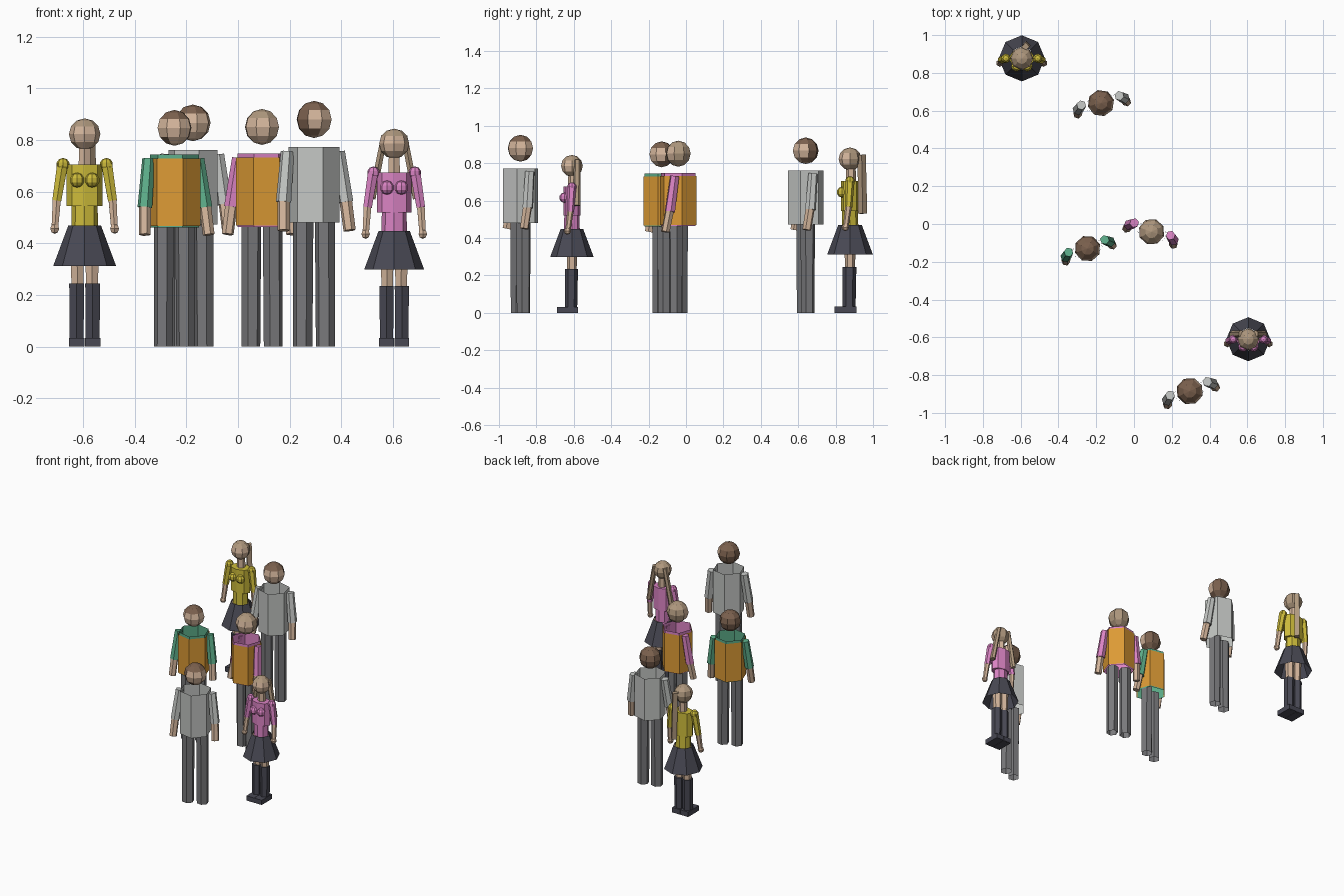
import bpy, bmesh, math
from mathutils import Vector, Matrix

if "Cube" in bpy.data.objects:
    bpy.data.objects.remove(bpy.data.objects["Cube"])


def material(name, r, g, b):
    m = bpy.data.materials.new(name)
    m.diffuse_color = tuple(c ** 2.2 for c in (r, g, b)) + (1,)
    m.use_nodes = True
    m.node_tree.nodes["Principled BSDF"].inputs["Base Color"].default_value = m.diffuse_color
    return m


SKIN = material("skin", .82, .70, .60)
BROWN = material("brown_hair", .48, .38, .31)
BLOND = material("blond_hair", .68, .59, .49)
TROUSER = material("grey_trousers", .47, .47, .48)
DARK = material("dark_cloth", .29, .29, .33)
GREY = material("light_grey", .76, .77, .76)
ORANGE = material("orange", .86, .60, .22)
GREEN = material("green", .37, .68, .54)
PINK = material("pink", .85, .51, .76)
YELLOW = material("yellow", .80, .73, .24)

frame = Matrix()          # placement of the figure being built


def finish(name, bm, *mats):
    bm.transform(frame)
    me = bpy.data.meshes.new(name)
    bm.to_mesh(me)
    bm.free()
    for m in mats:
        me.materials.append(m)
    ob = bpy.data.objects.new(name, me)
    bpy.context.collection.objects.link(ob)


def tube(name, p0, p1, r0, r1, n, mat, caps=True, sx=1, sy=1):
    """Prism or cone between two points, optionally open-ended and flattened."""
    a, b = Vector(p0), Vector(p1)
    d = b - a
    rot = Vector((0, 0, 1)).rotation_difference(d).to_matrix().to_4x4()
    m = Matrix.Translation((a + b) / 2) @ rot @ Matrix.Diagonal((sx, sy, 1, 1))
    bm = bmesh.new()
    bmesh.ops.create_cone(bm, cap_ends=caps, segments=n, radius1=r0,
                          radius2=r1, depth=d.length, matrix=m)
    finish(name, bm, mat)


def box(name, centre, size, mat, tilt=0):
    bm = bmesh.new()
    m = (Matrix.Translation(centre) @ Matrix.Rotation(tilt, 4, 'Y')
         @ Matrix.Diagonal((*size, 1)))
    bmesh.ops.create_cube(bm, size=1, matrix=m)
    finish(name, bm, mat)


def ball(name, centre, r, mat, seg=8, rings=5):
    bm = bmesh.new()
    bmesh.ops.create_uvsphere(bm, u_segments=seg, v_segments=rings, radius=r,
                              matrix=Matrix.Translation(centre))
    finish(name, bm, mat)


def head(z, r, hair, yaw=0):
    # hair covers the crown and back, skin the face and underside
    bm = bmesh.new()
    bmesh.ops.create_uvsphere(bm, u_segments=8, v_segments=6, radius=r)
    bm.normal_update()
    for f in bm.faces:
        n = f.normal
        if (n.y < -.3 and n.z < .5) or n.z < -.8:
            f.material_index = 1
    bm.transform(Matrix.Translation((0, 0, z)) @ Matrix.Rotation(yaw, 4, 'Z'))
    finish("head", bm, hair, SKIN)


def place(x, y, angle, scale):
    global frame
    frame = (Matrix.Translation((x, y, 0))
             @ Matrix.Rotation(math.radians(angle), 4, 'Z') @ Matrix.Scale(scale, 4))


def man(x, y, angle, scale, shirt, hair, vest=None, yaw=0):
    place(x, y, angle, scale)
    head(.88, .072, hair, yaw)
    tube("shirt", (0, 0, .48), (0, 0, .773), .1, .1, 6, shirt, caps=False)
    if vest:
        tube("vest", (0, 0, .485), (0, 0, .757), .106, .106, 6, vest, caps=False)
    for s in (-1, 1):
        tube("trouser_leg", (s * .047, 0, 0), (s * .045, 0, .5), .038, .04, 6,
             TROUSER, caps=False)
        tube("sleeve", (s * .128, -.005, .56), (s * .105, .015, .755),
             .03, .026, 6, shirt)
        tube("forearm", (s * .136, -.028, .45), (s * .127, -.005, .575),
             .024, .025, 6, SKIN)


def girl(x, y, scale, top):
    place(x, y, 0, scale)
    head(.823, .061, BLOND)
    tube("neck", (0, .005, .69), (0, .005, .785), .027, .025, 6, SKIN)
    tube("chest", (0, 0, .545), (0, 0, .706), .07, .07, 8, top, sy=.68)
    tube("waist", (0, 0, .46), (0, 0, .55), .052, .05, 8, top, sy=.85)
    tube("skirt", (0, 0, .312), (0, 0, .47), .122, .063, 8, DARK, caps=False)
    for s in (-1, 1):
        ball("bust", (s * .029, -.042, .645), .029, top)
        ball("shoulder", (s * .084, 0, .705), .026, top)
        tube("sleeve", (s * .108, -.008, .565), (s * .086, 0, .705),
             .02, .024, 6, top)
        tube("forearm", (s * .115, -.022, .465), (s * .108, -.008, .57),
             .015, .018, 6, SKIN)
        ball("hand", (s * .116, -.025, .457), .02, SKIN, 6, 4)
        tube("leg", (s * .028, 0, .23), (s * .03, 0, .46), .026, .034, 6, SKIN)
        tube("boot", (s * .031, -.005, 0), (s * .031, -.003, .245),
             .034, .037, 6, DARK, sx=.9)
        box("boot_foot", (s * .031, -.024, .017), (.06, .118, .034), DARK)


# Men
man(.295, -.885, 20, 1, GREY, BROWN, yaw=math.radians(50))
man(-.175, .64, 14, .985, GREY, BROWN)
man(-.246, -.13, 19, .963, GREEN, BROWN, ORANGE)
man(.093, -.041, -19, .967, PINK, BLOND, ORANGE)

# Girl with a single tail of hair
girl(-.594, .877, 1, YELLOW)
tube("ponytail", (.024, .068, .53), (.02, .062, .845), .03, .028, 4, BLOND,
     sx=.75, sy=.8)

# Girl with two bunches of hair
girl(.605, -.61, .955, PINK)
for s in (-1, 1):
    tube("pigtail", (s * .09, .026, .60), (s * .04, .03, .855), .022, .02, 6,
         BLOND, sx=.75)
